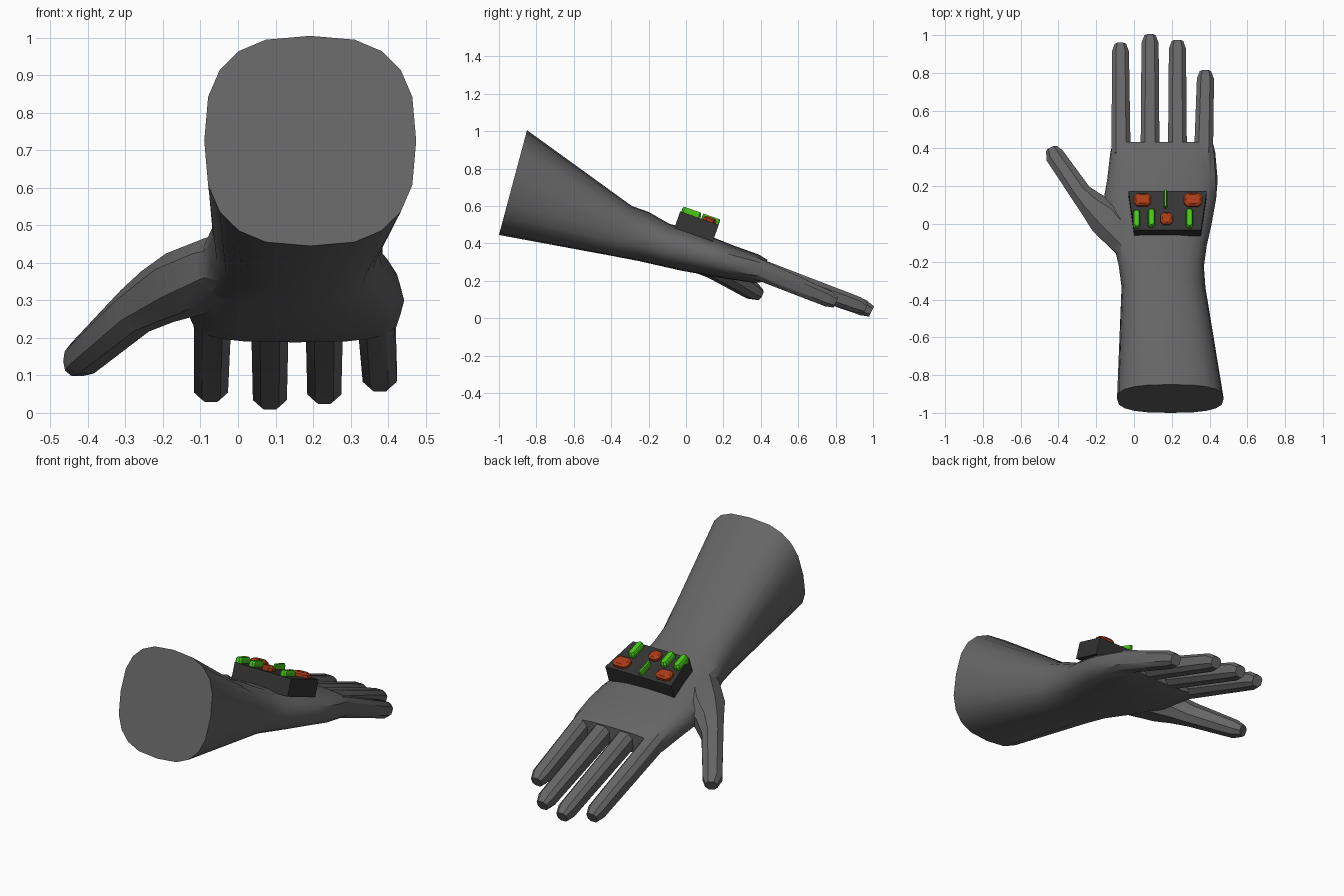
import bpy, bmesh, math
from mathutils import Vector, Matrix

if "Cube" in bpy.data.objects:
    bpy.data.objects.remove(bpy.data.objects["Cube"])


def material(name, rgb):
    m = bpy.data.materials.new(name)
    m.diffuse_color = (*rgb, 1)
    m.use_nodes = True
    m.node_tree.nodes["Principled BSDF"].inputs["Base Color"].default_value = m.diffuse_color
    return m


GREY = material("glove grey", (0.13, 0.13, 0.13))
DARK = material("dark casing", (0.035, 0.035, 0.035))
GREEN = material("button green", (0.065, 0.58, 0.008))
RED = material("button red", (0.40, 0.045, 0.008))


def make_object(name, bm, mat):
    bmesh.ops.recalc_face_normals(bm, faces=bm.faces)
    me = bpy.data.meshes.new(name)
    bm.to_mesh(me)
    bm.free()
    me.materials.append(mat)
    ob = bpy.data.objects.new(name, me)
    bpy.context.collection.objects.link(ob)
    return ob


def loft(name, rings, mat):
    """Skin a list of closed rings and cap both ends."""
    bm = bmesh.new()
    vs = [[bm.verts.new(p) for p in r] for r in rings]
    n = len(rings[0])
    for a, b in zip(vs, vs[1:]):
        for i in range(n):
            bm.faces.new((a[i], a[(i + 1) % n], b[(i + 1) % n], b[i]))
    bm.faces.new(vs[0])
    bm.faces.new(vs[-1])
    return make_object(name, bm, mat)


def spow(v, e):
    return math.copysign(abs(v) ** e, v)


def section(centre, side, up, n, power, start=0.0):
    """Superellipse ring spanned by two half-axis vectors."""
    out = []
    for i in range(n):
        a = start + math.tau * i / n
        out.append(centre + side * spow(math.cos(a), 2 / power)
                   + up * spow(math.sin(a), 2 / power))
    return out


def tube(name, path, mat, power=2.5):
    """Eight-sided limb; path holds x, y, z, half width, half height."""
    pts = [Vector(p[:3]) for p in path]
    rings = []
    for i, p in enumerate(path):
        d = (pts[min(i + 1, len(pts) - 1)] - pts[max(i - 1, 0)]).normalized()
        side = d.cross(Vector((0, 0, 1))).normalized()
        up = side.cross(d)
        rings.append(section(pts[i], side * p[3], up * p[4], 8, power, math.pi / 8))
    return loft(name, rings, mat)


# cuff, wrist and palm: top y,z / bottom y,z / left x / right x / squareness
body = [
    (-0.85, 1.005, -1.00, 0.445, -0.090, 0.475, 2.7),
    (-0.29, 0.600, -0.38, 0.330, -0.066, 0.378, 2.6),
    (-0.20, 0.568, -0.25, 0.305, -0.080, 0.370, 2.5),
    (-0.09, 0.505, -0.14, 0.280, -0.105, 0.385, 2.5),
    (0.02, 0.475, -0.03, 0.255, -0.140, 0.410, 2.5),
    (0.15, 0.430, 0.12, 0.228, -0.160, 0.435, 2.6),
    (0.25, 0.390, 0.22, 0.210, -0.142, 0.443, 2.8),
    (0.39, 0.340, 0.37, 0.188, -0.125, 0.430, 3.2),
    (0.435, 0.312, 0.42, 0.195, -0.112, 0.418, 3.2),
]
rings = []
for ty, tz, by, bz, xl, xr, pw in body:
    top, bot = Vector(((xl + xr) / 2, ty, tz)), Vector(((xl + xr) / 2, by, bz))
    rings.append(section((top + bot) / 2, Vector(((xr - xl) / 2, 0, 0)),
                         (top - bot) / 2, 20, pw))
glove = loft("glove", rings, GREY)

# fingers: root x, tip x, tip y, lowest z
limbs = []
for i, (x0, x1, y, z) in enumerate([(-0.068, -0.072, 0.955, 0.02),
                                    (0.085, 0.085, 1.0, 0.0),
                                    (0.230, 0.230, 0.97, 0.015),
                                    (0.368, 0.378, 0.81, 0.048)]):
    limbs.append(tube(f"finger_{i + 1}", [
        (x0, 0.36, 0.272, 0.053, 0.060),
        (x1, y - 0.05, z + 0.056, 0.048, 0.046),
        (x1, y - 0.008, z + 0.036, 0.032, 0.032)], GREY, 2.8))

# thumb
limbs.append(tube("thumb", [
    (0.02, -0.16, 0.41, 0.080, 0.070),
    (-0.04, -0.08, 0.39, 0.100, 0.085),
    (-0.14, 0.03, 0.345, 0.110, 0.090),
    (-0.215, 0.095, 0.310, 0.078, 0.078),
    (-0.275, 0.155, 0.272, 0.060, 0.066),
    (-0.415, 0.355, 0.145, 0.054, 0.048),
    (-0.435, 0.395, 0.125, 0.034, 0.032)], GREY, 2.3))

# weld the limbs into one glove skin
bpy.context.view_layer.objects.active = glove
for limb in limbs:
    mod = glove.modifiers.new("weld", 'BOOLEAN')
    mod.operation = 'UNION'
    mod.solver = 'EXACT'
    mod.object = limb
    bpy.ops.object.modifier_apply(modifier=mod.name)
    bpy.data.objects.remove(limb)
bpy.ops.object.select_all(action='DESELECT')
glove.select_set(True)
bpy.ops.object.shade_smooth_by_angle(angle=math.radians(38))

# control box lies tilted on the back of the hand; origin on its top face
TILT = (Matrix.Translation((0.178, 0.072, 0.535))
        @ Matrix.Rotation(math.radians(-19.5), 4, 'X'))
h, d = 0.109, 0.095
outline = [(-0.177, -h), (0.177, -h), (0.207, h), (-0.207, h)]
casing = loft("control_box", [[TILT @ Vector((x, y, z)) for x, y in outline]
                              for z in (-d, 0)], DARK)


def button(name, x, y, w, l, mat, height=0.03):
    """Bevelled key standing on the box; x, y as seen from above."""
    lx, ly = x - 0.178, (y - 0.072) / math.cos(math.radians(19.5))
    c = min(w, l) * 0.25
    rings = []
    for z, s in ((-0.01, 0), (height * 0.6, 0), (height, c * 0.6)):
        a, b = w / 2 - s, l / 2 - s
        pts = [(a, b - c), (a - c, b), (c - a, b), (-a, b - c),
               (-a, c - b), (c - a, -b), (a - c, -b), (a, c - b)]
        rings.append([TILT @ Vector((lx + px, ly + py, z)) for px, py in pts])
    return loft(name, rings, mat)


for i, (x, y, w, l) in enumerate([(0.045, 0.125, 0.09, 0.068),
                                  (0.312, 0.125, 0.095, 0.072),
                                  (0.173, 0.025, 0.066, 0.066)]):
    button(f"red_button_{i + 1}", x, y, w, l, RED, 0.024)
for i, (x, y, w, l) in enumerate([(0.166, 0.128, 0.016, 0.098),
                                  (0.014, 0.022, 0.038, 0.100),
                                  (0.092, 0.028, 0.038, 0.100),
                                  (0.293, 0.026, 0.038, 0.105)]):
    button(f"green_button_{i + 1}", x, y, w, l, GREEN, 0.03)
